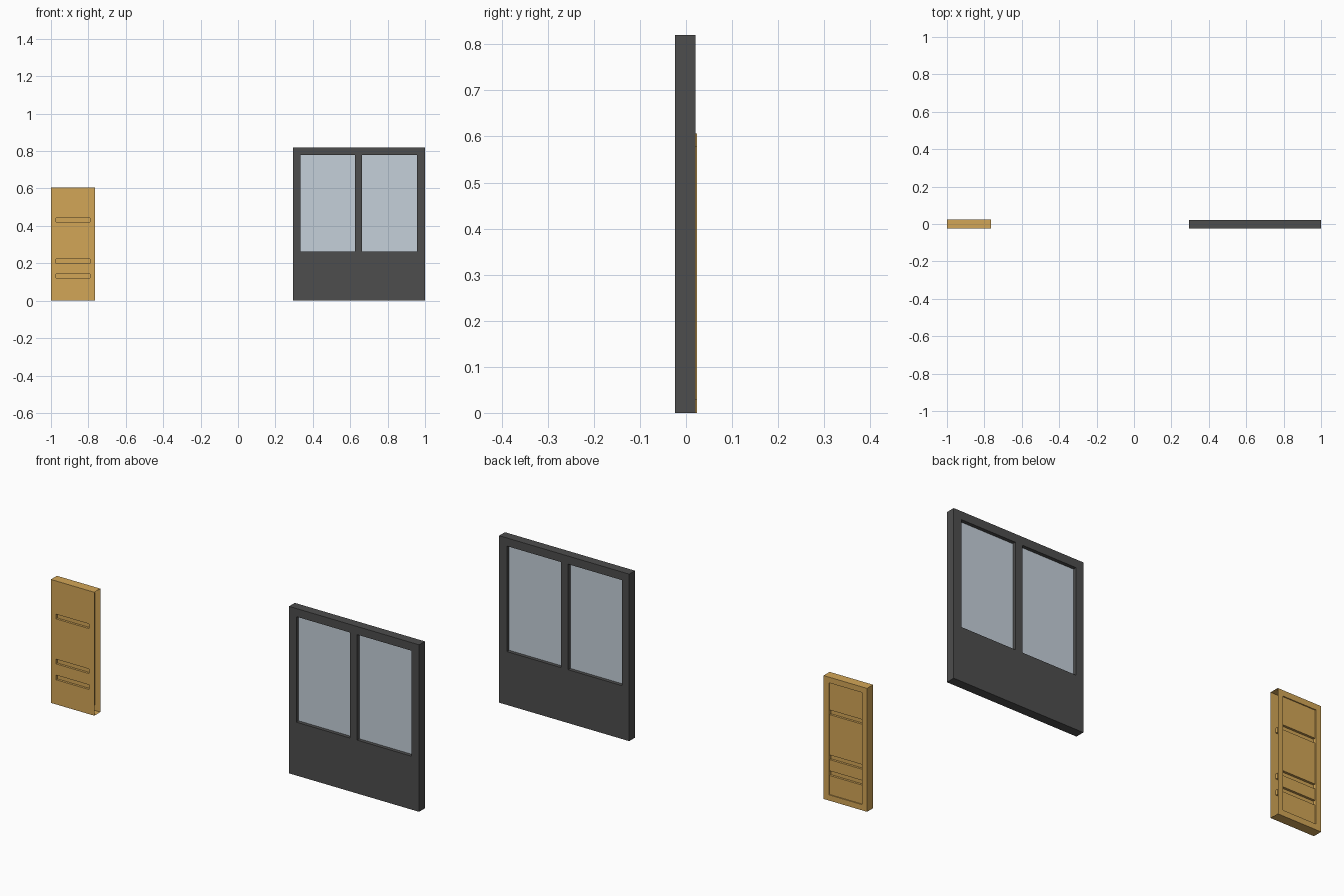
import bpy, bmesh
from mathutils import Vector

if "Cube" in bpy.data.objects:
    bpy.data.objects.remove(bpy.data.objects["Cube"])


def material(name, rgb):
    m = bpy.data.materials.new(name)
    m.diffuse_color = (*rgb, 1)
    m.use_nodes = True
    m.node_tree.nodes["Principled BSDF"].inputs["Base Color"].default_value = m.diffuse_color
    return m


def box(name, lo, hi, mat=None):
    """Axis-aligned box between two corners."""
    lo, hi = Vector(lo), Vector(hi)
    bm = bmesh.new()
    bmesh.ops.create_cube(bm, size=1)
    for v in bm.verts:
        v.co = (lo + hi) / 2 + v.co * (hi - lo)
    me = bpy.data.meshes.new(name)
    bm.to_mesh(me)
    bm.free()
    ob = bpy.data.objects.new(name, me)
    bpy.context.collection.objects.link(ob)
    if mat:
        me.materials.append(mat)
    return ob


def carve(ob, cuts):
    """Cut box-shaped openings out of an object and bake the result."""
    cutters = [box("cutter", lo, hi) for lo, hi in cuts]
    for c in cutters:
        c.hide_render = True
        mod = ob.modifiers.new("cut", 'BOOLEAN')
        mod.operation, mod.solver, mod.object = 'DIFFERENCE', 'EXACT', c
    bpy.context.view_layer.update()
    baked = bpy.data.meshes.new_from_object(
        ob.evaluated_get(bpy.context.evaluated_depsgraph_get()))
    ob.modifiers.clear()
    ob.data = baked
    for c in cutters:
        bpy.data.objects.remove(c)


dark = material("dark_frame", (0.075, 0.075, 0.075))
glass = material("glass", (0.56, 0.63, 0.70))
wood = material("wood", (0.65, 0.38, 0.095))

# Large glazed panel: solid below, two window openings above
Y0, Y1 = -0.0235, 0.021
WINDOWS = [(0.333, 0.626), (0.664, 0.958)]
Z0, Z1 = 0.262, 0.78
frame = box("window_frame", (0.294, Y0, 0), (1, Y1, 0.82), dark)
carve(frame, [((a, -0.1, Z0), (b, 0.1, Z1)) for a, b in WINDOWS])
for i, (a, b) in enumerate(WINDOWS):
    box(f"window_pane_{i + 1}", (a, -0.006, Z0), (b, 0.004, Z1), glass)

# Small door: hollow shell, shallow back recess, three slots on each face
X0, X1, H, IN = -1.0, -0.764, 0.606, 0.028
D0, D1, REC, SLOT = -0.0235, 0.0235, 0.005, 0.011
door = box("door_panel", (X0, D0, 0), (X1, D1, H), wood)
xa, xb = X0 + IN, X1 - IN
cuts = [((xa, D1 - REC, IN), (xb, 0.1, H - IN))]
for z in (0.121, 0.199, 0.42):
    cuts.append(((xa, -0.1, z), (xb, D0 + SLOT, z + 0.023)))
    cuts.append(((xa + 0.0005, D1 - REC - SLOT, z), (xb - 0.0005, 0.1, z + 0.023)))
carve(door, cuts)

# The door's right edge is open
bm = bmesh.new()
bm.from_mesh(door.data)
edge = [f for f in bm.faces if all(abs(v.co.x - X1) < 1e-4 for v in f.verts)]
bmesh.ops.delete(bm, geom=edge, context='FACES')
bm.to_mesh(door.data)
bm.free()
